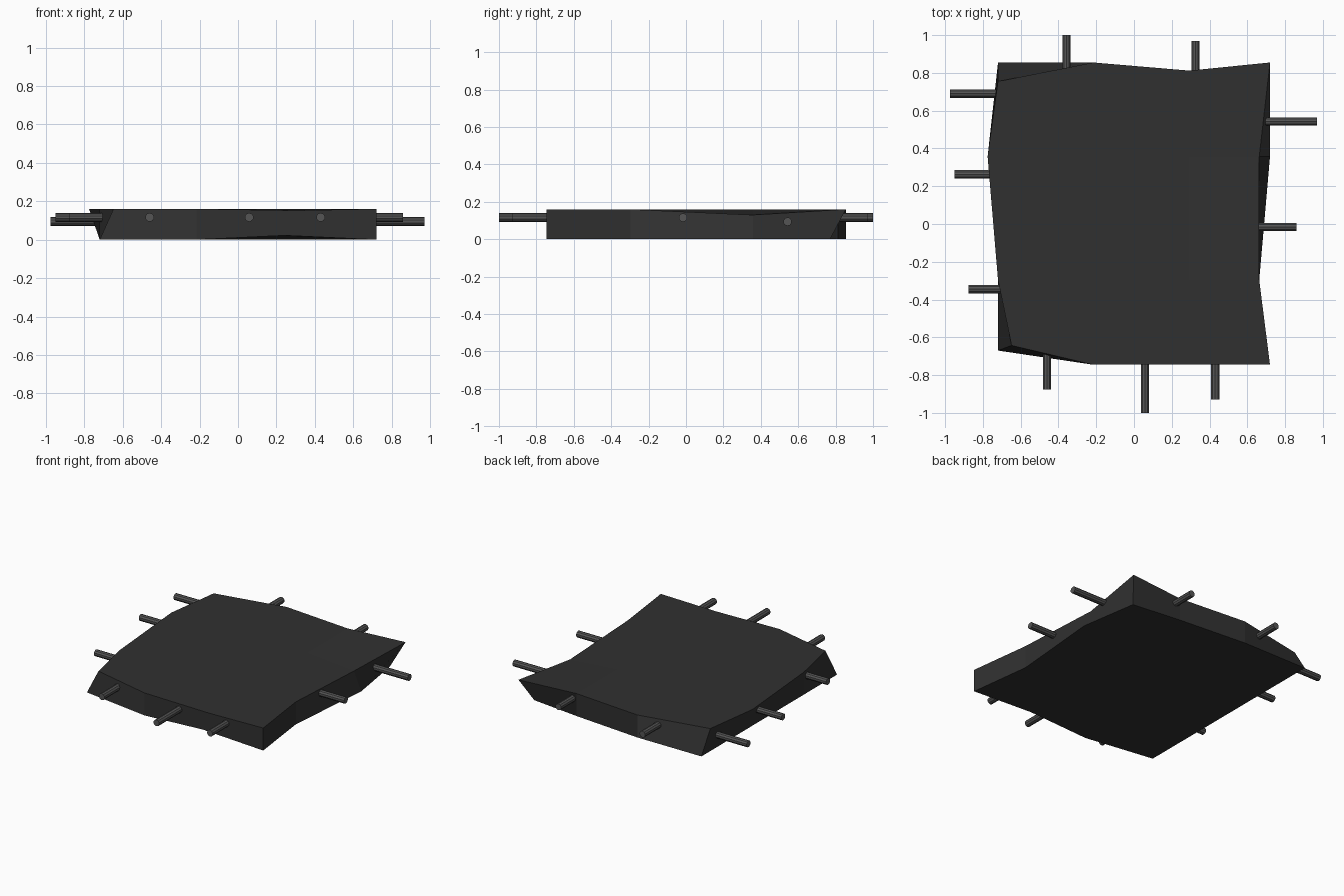
import bpy, bmesh
from mathutils import Vector, Matrix

if "Cube" in bpy.data.objects:
    bpy.data.objects.remove(bpy.data.objects["Cube"])


def material(name, value):
    m = bpy.data.materials.new(name)
    m.diffuse_color = (value, value, value, 1)
    m.use_nodes = True
    m.node_tree.nodes["Principled BSDF"].inputs["Base Color"].default_value = m.diffuse_color
    return m


def finish(bm, name, mat):
    me = bpy.data.meshes.new(name)
    bm.to_mesh(me)
    bm.free()
    ob = bpy.data.objects.new(name, me)
    bpy.context.collection.objects.link(ob)
    me.materials.append(mat)
    return ob


dark = material("dark_concrete", 0.03)
steel = material("rod_steel", 0.09)

# Broken slab: a 3 x 3 grid of panels with chipped corners and edges
XS = [-0.72, -0.215, 0.293, 0.72]
YS = [-0.745, -0.297, 0.357, 0.855]
HEIGHT = 0.16
TOP_CHIPS = {  # (column, row): offset from the regular grid
    (0, 0): (0.072, 0.102, 0), (0, 2): (-0.055, 0, 0),
    (0, 3): (0, -0.1, 0), (2, 3): (0, -0.043, 0),
    (3, 1): (-0.057, 0, 0), (3, 2): (-0.057, 0, -0.03),
    (2, 0): (0, 0, -0.008),
}
BOTTOM_CHIPS = {
    (0, 0): (0, 0.075, 0), (2, 0): (-0.05, 0, 0.022),
    (2, 3): (0, -0.043, 0), (3, 1): (-0.057, 0, 0),
    (3, 3): (-0.065, -0.085, 0),
}

bm = bmesh.new()


def layer(z, chips):
    return {(i, j): bm.verts.new(Vector((x, y, z)) + Vector(chips.get((i, j), (0, 0, 0))))
            for i, x in enumerate(XS) for j, y in enumerate(YS)}


top, bottom = layer(HEIGHT, TOP_CHIPS), layer(0, BOTTOM_CHIPS)
panels = []
for i in range(3):
    for j in range(3):
        ring = [(i, j), (i + 1, j), (i + 1, j + 1), (i, j + 1)]
        panels.append(bm.faces.new([top[k] for k in ring]))
        panels.append(bm.faces.new([bottom[k] for k in reversed(ring)]))

rim = ([(i, 0) for i in range(3)] + [(3, j) for j in range(3)]
       + [(i, 3) for i in (3, 2, 1)] + [(0, j) for j in (3, 2, 1)])
for a, b in zip(rim, rim[1:] + rim[:1]):
    bm.faces.new([bottom[a], bottom[b], top[b], top[a]])

# Fine seams between the panels
bmesh.ops.inset_individual(bm, faces=panels, thickness=0.004, depth=0)
for i in (1, 2):
    for j in (1, 2):
        top[i, j].co.z -= 0.006
        bottom[i, j].co.z += 0.006
bmesh.ops.recalc_face_normals(bm, faces=bm.faces)
finish(bm, "broken_slab", dark)


# Reinforcing rods sticking out of each side
def rod(name, start, end, radius=0.023):
    start, end = Vector(start), Vector(end)
    axis = end - start
    rot = axis.to_track_quat('Z', 'Y').to_matrix().to_4x4()
    b = bmesh.new()
    bmesh.ops.create_cone(b, cap_ends=True, segments=10, radius1=radius, radius2=radius,
                          depth=axis.length,
                          matrix=Matrix.Translation((start + end) / 2) @ rot)
    finish(b, name, steel)


HI, LO = 0.116, 0.094
for n, (x, y) in enumerate([(-0.46, -0.875), (0.058, -1.0), (0.43, -0.93)]):
    rod(f"front_rod_{n + 1}", (x, -0.6, HI), (x, y, HI))
for n, (x, y) in enumerate([(-0.357, 1.0), (0.325, 0.97)]):
    rod(f"back_rod_{n + 1}", (x, 0.7, HI), (x, y, HI))
for n, (x, y, z) in enumerate([(-0.975, 0.69, LO), (-0.95, 0.263, HI), (-0.877, -0.345, HI)]):
    rod(f"left_rod_{n + 1}", (-0.6, y, z), (x, y, z))
for n, (x, y, z) in enumerate([(0.97, 0.543, LO), (0.86, -0.016, HI)]):
    rod(f"right_rod_{n + 1}", (0.57, y, z), (x, y, z))
